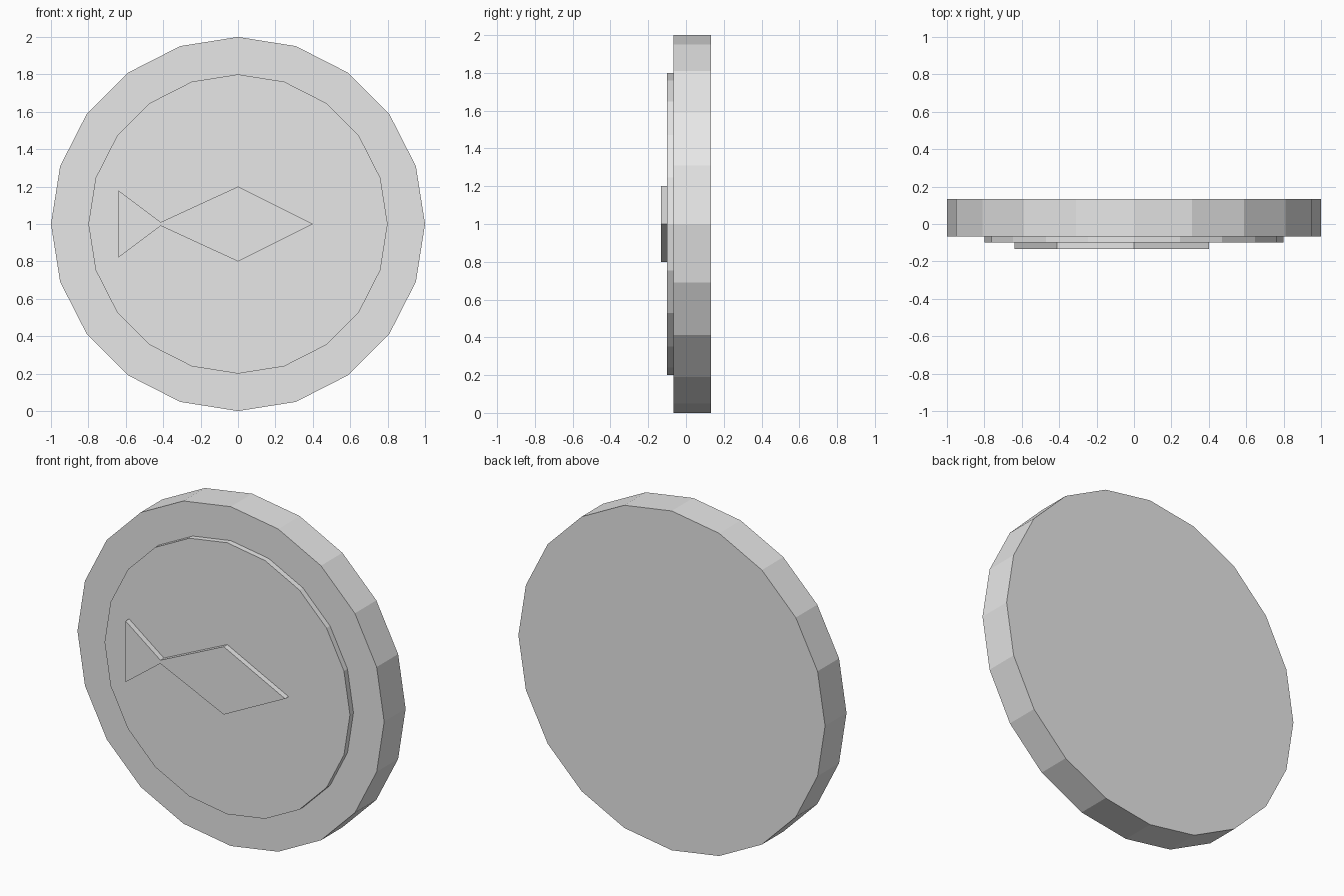
import bpy
import bmesh
from math import cos, sin, pi

cube = bpy.data.objects.get("Cube")
if cube:
    bpy.data.objects.remove(cube, do_unlink=True)

grey = bpy.data.materials.new("plain_grey")
grey.use_nodes = True
colour = (0.8, 0.8, 0.8, 1)
grey.diffuse_color = colour
grey.node_tree.nodes["Principled BSDF"].inputs["Base Color"].default_value = colour


def plate(name, outline, front, back):
    """Extrude an x-z outline from the front y to the back y."""
    bm = bmesh.new()
    face = bm.faces.new([bm.verts.new((x, front, z)) for x, z in outline])
    extruded = bmesh.ops.extrude_face_region(bm, geom=[face], use_keep_orig=True)
    moved = [v for v in extruded["geom"] if isinstance(v, bmesh.types.BMVert)]
    bmesh.ops.translate(bm, verts=moved, vec=(0, back - front, 0))
    bmesh.ops.recalc_face_normals(bm, faces=bm.faces)
    mesh = bpy.data.meshes.new(name)
    bm.to_mesh(mesh)
    bm.free()
    mesh.materials.append(grey)
    obj = bpy.data.objects.new(name, mesh)
    bpy.context.collection.objects.link(obj)
    return obj


def ring(radius, sides=20):
    return [(radius * cos(2 * pi * i / sides), 1 + radius * sin(2 * pi * i / sides))
            for i in range(sides)]


# Coin body and raised inner disc
plate("coin_body", ring(1.0), -0.067, 0.133)
plate("raised_disc", ring(0.8), -0.1, -0.067)

# Fish emblem: upper half outline from nose to tail, mirrored below
upper = [(0.4, 0), (0, 0.2), (-0.413, 0.01), (-0.64, 0.18)]
lower = [(x, -h) for x, h in reversed(upper[1:])]
plate("fish_emblem", [(x, 1 + h) for x, h in upper + lower], -0.133, -0.1)
